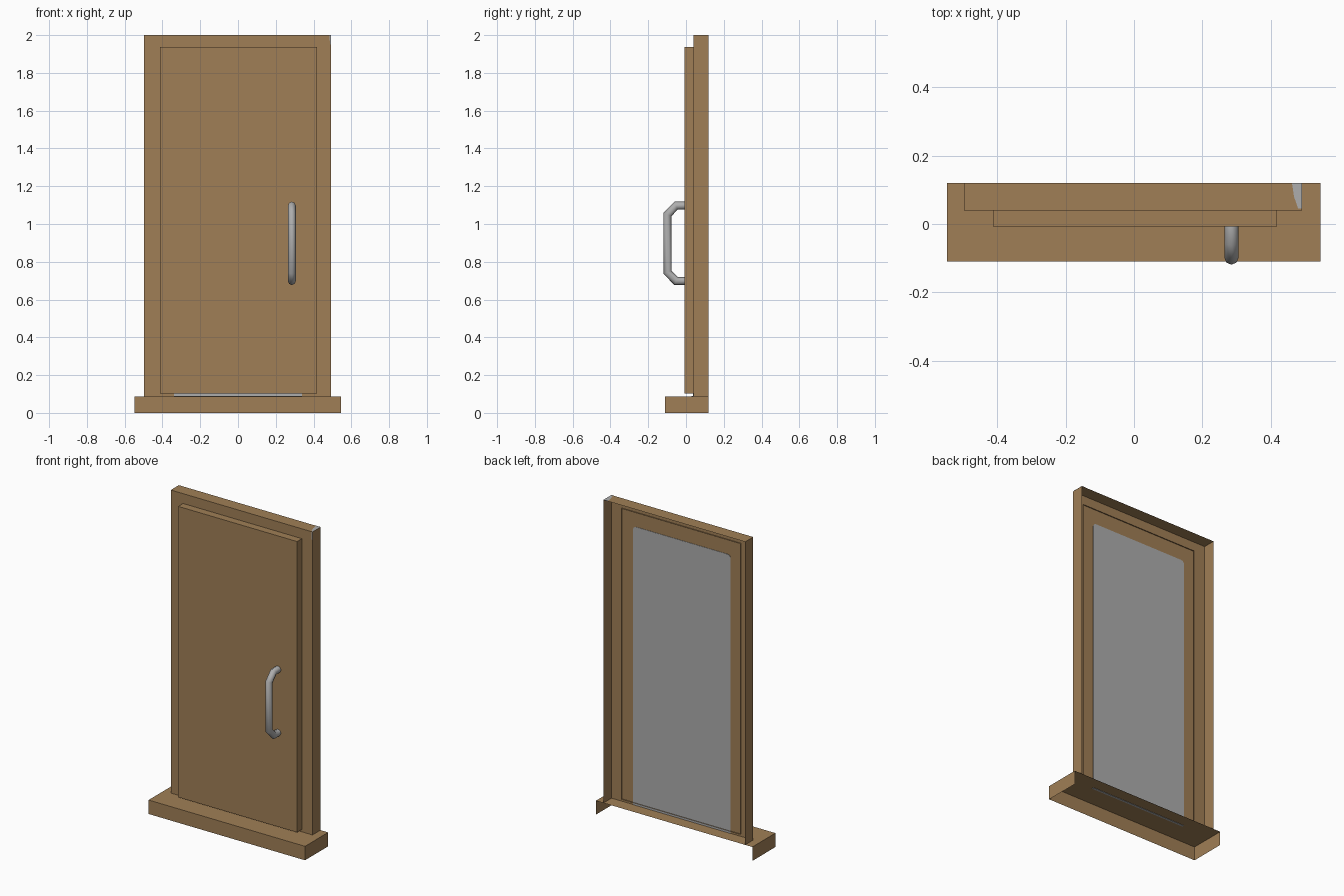
import bpy, bmesh, math
from mathutils import Vector

if "Cube" in bpy.data.objects:
    bpy.data.objects.remove(bpy.data.objects["Cube"])


def material(name, rgb):
    m = bpy.data.materials.new(name)
    m.diffuse_color = (*rgb, 1)
    m.use_nodes = True
    m.node_tree.nodes["Principled BSDF"].inputs["Base Color"].default_value = m.diffuse_color
    return m


WOOD = material("brown wood", (0.352, 0.212, 0.093))
GREY = material("light grey", (0.42, 0.42, 0.42))


def finish(bm, name, mats):
    me = bpy.data.meshes.new(name)
    bm.to_mesh(me)
    bm.free()
    ob = bpy.data.objects.new(name, me)
    bpy.context.collection.objects.link(ob)
    for m in mats:
        me.materials.append(m)
    return ob


def shell(name, lo, hi, open_sides):
    """Box without the faces whose normals are listed (thin open shell)."""
    bm = bmesh.new()
    bmesh.ops.create_cube(bm, size=1)
    for v in bm.verts:
        v.co = [lo[i] + (v.co[i] + 0.5) * (hi[i] - lo[i]) for i in range(3)]
    bm.normal_update()
    gone = [f for f in bm.faces if any(f.normal.dot(Vector(d)) > 0.9 for d in open_sides)]
    bmesh.ops.delete(bm, geom=gone, context='FACES')
    return finish(bm, name, [WOOD])


def plate(name, pts, depth=None):
    """Flat grey patch, optionally given a small thickness."""
    bm = bmesh.new()
    f = bm.faces.new([bm.verts.new(p) for p in pts])
    if depth:
        r = bmesh.ops.extrude_face_region(bm, geom=[f])
        bmesh.ops.translate(bm, vec=depth, verts=[v for v in r["geom"] if isinstance(v, bmesh.types.BMVert)])
        bmesh.ops.recalc_face_normals(bm, faces=bm.faces)
    return finish(bm, name, [GREY])


BACK, BELOW = (0, 1, 0), (0, 0, -1)

# Step, frame and door: hollow, open at the back
shell("door_step", (-0.547, -0.11, 0), (0.545, 0.12, 0.088), [BACK, BELOW])
shell("door_frame", (-0.497, 0.04, 0.088), (0.492, 0.12, 2.0), [BACK, BELOW])
shell("door_panel", (-0.412, -0.008, 0.103), (0.418, 0.046, 1.938), [BACK])

# Grey rounded field painted on the back (and under the door at the front)
W, Z0, Z1, R = 0.34, 0.09, 1.845, 0.02
pts = [(-W, Z0), (W, Z0)]
for cx, start in ((W - R, 0), (R - W, 90)):
    for k in range(4):
        a = math.radians(start + 30 * k)
        pts.append((cx + R * math.cos(a), Z1 - R + R * math.sin(a)))
plate("grey_back_field", [(x, 0.038, z) for x, z in pts], (0, 0.004, 0))

# Narrow grey strip on the step under the door, seen from below
plate("grey_step_strip", [(-W, 0.028, 0.086), (W, 0.028, 0.086),
                          (W, 0.042, 0.086), (-W, 0.042, 0.086)], (0, 0, 0.004))

# Worn grey corner on top of the frame and down its front edge
plate("grey_top_corner", [(0.462, 0.12, 2.001), (0.468, 0.08, 2.001), (0.48, 0.045, 2.001),
                          (0.492, 0.045, 2.001), (0.492, 0.12, 2.001)])
plate("grey_front_corner", [(0.484, 0.039, 2.0), (0.487, 0.039, 1.95),
                            (0.492, 0.039, 1.95), (0.492, 0.039, 2.0)])

# Handle: eight-sided tube with mitred bends
path = [Vector((0.285, y, z)) for y, z in
        [(-0.008, 1.097), (-0.053, 1.097), (-0.098, 1.05),
         (-0.098, 0.745), (-0.053, 0.698), (-0.008, 0.698)]]
N, RAD = 8, 0.021
bm = bmesh.new()
rings = []
for i, p in enumerate(path):
    d0 = (p - path[max(i - 1, 0)]).normalized()
    d1 = (path[min(i + 1, len(path) - 1)] - p).normalized()
    t = (d0 + d1).normalized()
    side = Vector((1, 0, 0))
    out = side.cross(t) / max(t.dot(d0), t.dot(d1))   # widened across the mitre
    rings.append([bm.verts.new(p + RAD * (side * math.cos(a) + out * math.sin(a)))
                  for a in (2 * math.pi * k / N for k in range(N))])
for a, b in zip(rings, rings[1:]):
    for k in range(N):
        bm.faces.new((a[k], a[(k + 1) % N], b[(k + 1) % N], b[k]))
bm.faces.new(rings[0])
bm.faces.new(rings[-1])
bmesh.ops.recalc_face_normals(bm, faces=bm.faces)
handle = finish(bm, "door_handle", [GREY])
bpy.context.view_layer.objects.active = handle
handle.select_set(True)
bpy.ops.object.shade_smooth_by_angle(angle=math.radians(60))
